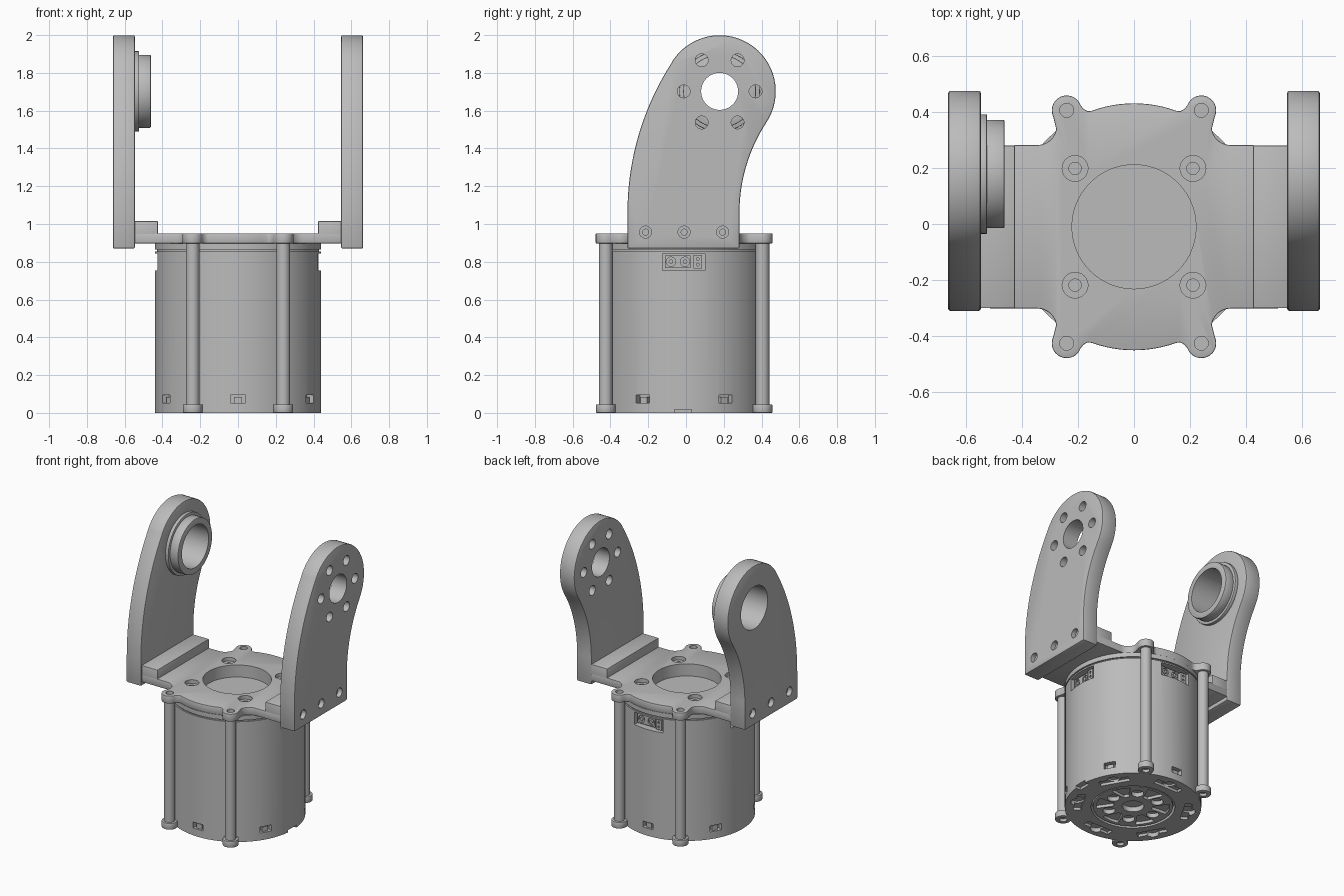
import bpy, bmesh
from math import sin, cos, pi, radians
from mathutils import Matrix, Vector

if "Cube" in bpy.data.objects:
    bpy.data.objects.remove(bpy.data.objects["Cube"])

GREY = bpy.data.materials.new("machined grey")
GREY.use_nodes = True
GREY.diffuse_color = (0.5, 0.5, 0.5, 1)
GREY.node_tree.nodes["Principled BSDF"].inputs["Base Color"].default_value = (0.5, 0.5, 0.5, 1)
AXIS_Y = -0.01          # the motor axis sits slightly forward of centre


def arc(cx, cy, r, a0, a1, n):
    """Points along an arc, angles in degrees."""
    steps = [radians(a0 + (a1 - a0) * i / n) for i in range(n + 1)]
    return [(cx + r * cos(a), cy + r * sin(a)) for a in steps]


def circle(cx, cy, r, n=40):
    return arc(cx, cy, r, 0, 360, n)[:-1]


def rect(x0, x1, y0, y1):
    return [(x0, y0), (x1, y0), (x1, y1), (x0, y1)]


def polar(r, deg):
    return r * cos(radians(deg)), r * sin(radians(deg))


def spin(pts, deg):
    a = radians(deg)
    return [(x * cos(a) - y * sin(a), x * sin(a) + y * cos(a)) for x, y in pts]


def mesh_of(prisms):
    """Extrude each (outline, low, high, axis) into one mesh."""
    bm = bmesh.new()
    for pts, lo, hi, axis in prisms:
        place = (lambda u, v, w: (w, u, v)) if axis == "X" else (lambda u, v, w: (u, v, w))
        low = [bm.verts.new(place(u, v, lo)) for u, v in pts]
        high = [bm.verts.new(place(u, v, hi)) for u, v in pts]
        bm.faces.new(low[::-1])
        bm.faces.new(high)
        for i in range(len(pts)):
            j = (i + 1) % len(pts)
            bm.faces.new((low[i], low[j], high[j], high[i]))
    bmesh.ops.recalc_face_normals(bm, faces=bm.faces)
    me = bpy.data.meshes.new("part")
    bm.to_mesh(me)
    bm.free()
    return me


def make(name, prisms, cuts=(), bevel=0, turn=0):
    """Build a part, bevel it, then cut each group of prisms out of it."""
    ob = bpy.data.objects.new(name, mesh_of(prisms))
    bpy.context.collection.objects.link(ob)
    if bevel:
        mod = ob.modifiers.new("bevel", "BEVEL")
        mod.width, mod.segments = bevel, 2
        mod.limit_method, mod.angle_limit = "ANGLE", radians(50)
    cutters = []
    for group in cuts:
        cutter = bpy.data.objects.new("cutter", mesh_of(group))
        cutter.hide_render = True
        bpy.context.collection.objects.link(cutter)
        mod = ob.modifiers.new("cut", "BOOLEAN")
        mod.operation, mod.solver, mod.object = "DIFFERENCE", "EXACT", cutter
        cutters.append(cutter)
    bpy.context.view_layer.update()
    me = bpy.data.meshes.new_from_object(ob.evaluated_get(bpy.context.evaluated_depsgraph_get()))
    ob.modifiers.clear()
    ob.data = me
    for cutter in cutters:
        bpy.data.objects.remove(cutter)
    me.transform(Matrix.Translation(Vector((0, AXIS_Y, 0))) @ Matrix.Rotation(radians(turn), 4, "Z"))
    me.materials.clear()
    me.materials.append(GREY)
    me.shade_smooth()
    me.set_sharp_from_angle(angle=radians(32))
    return ob


EARS = [(sx * 0.24, sy * 0.415) for sx in (-1, 1) for sy in (-1, 1)]
R = 0.44

# Top plate: one quarter of the outline, mirrored twice
quarter = [(0.56, 0.29)] + arc(0.345, 0.36, 0.069, 270, 190, 6)
quarter += arc(0.24, 0.415, 0.053, -25, 160, 14) + [(0.18, 0.42), (0.165, 0.412)]
quarter += arc(0, 0, R, 70, 90, 6)
half = quarter + [(-x, y) for x, y in quarter[-2::-1]]
plate = half + [(x, -y) for x, y in half[::-1]]
screws = [(sx * 0.21, sy * 0.208) for sx in (-1, 1) for sy in (-1, 1)]
make("top_plate", [(plate, 0.897, 0.951, "Z")], [
    [(circle(0, 0, 0.221, 56), 0.8, 1.1, "Z")]
    + [(circle(x, y, 0.046, 24), 0.925, 1.1, "Z") for x, y in screws]
    + [(circle(x, y, 0.025, 20), 0.92, 1.1, "Z") for x, y in EARS],
    [(circle(x, y, 0.022, 20), 0.905, 1.1, "Z") for x, y in screws],
], bevel=0.004)

# Motor collar and neck under the plate
make("motor_collar", [(circle(0, 0, R, 72), 0.865, 0.897, "Z")],
     [[(circle(0, 0, 0.221, 56), 0.8, 1, "Z")]])
make("motor_neck", [(circle(0, 0, 0.43, 72), 0.85, 0.865, "Z")])

# Motor body with lower vents and connector recesses
vents = [spin(rect(0.40, 0.5, -0.04, 0.04), 30 + 60 * i) for i in range(6)]
ports = [spin(rect(0.39, 0.5, -0.115, 0.11), a) for a in (0, 90, 180)]
make("motor_body", [(circle(0, 0, R, 72), 0.045, 0.855, "Z")],
     [[(v, 0.052, 0.095, "Z") for v in vents] + [(p, 0.755, 0.845, "Z") for p in ports]])
make("vent_clips", [(spin(rect(0.39, 0.425, -0.02, 0.02), 30 + 60 * i), 0.052, 0.085, "Z")
                    for i in range(6)])

# Connectors: two round sockets and a square plug
for label, angle in (("right", 0), ("back", 90), ("left", 180)):
    make("connector_" + label, [(rect(-0.1, 0.035, 0.768, 0.832), 0.385, 0.41, "X"),
                                (rect(0.05, 0.095, 0.765, 0.835), 0.385, 0.42, "X")],
         [[(circle(y, 0.8, 0.025, 20), 0.398, 0.5, "X") for y in (-0.07, 0.005)]
          + [(circle(0.072, z, 0.008, 8), 0.4, 0.5, "X") for z in (0.785, 0.815)]], turn=angle)
    make("connector_pins_" + label,
         [(circle(y, 0.8, 0.012, 12), 0.385, 0.412, "X") for y in (-0.07, 0.005)], turn=angle)

# Base ring with lobed pockets
base_lobes = [(circle(*polar(0.365, 30 + 60 * i), 0.042, 20), -0.1, 0.03, "Z") for i in range(6)]
base_slots = [(spin(rect(0.325, 0.375, -0.1, 0.1), 30 + 60 * i), -0.1, 0.018, "Z") for i in range(6)]
make("base_ring", [(circle(0, 0, R, 72), 0, 0.045, "Z")],
     [[(circle(0, 0, 0.27, 56), -0.1, 0.1, "Z"), (rect(0.4, 0.5, -0.05, 0.04), -0.1, 0.018, "Z")],
      base_slots, base_lobes])

# Output rotor set into the base
rotor_holes = [(circle(*polar(0.165, 60 * i), 0.04, 24), -0.1, 0.035, "Z") for i in range(6)]
rotor_gaps = [(arc(0, 0, 0.235, 60 * i + 14, 60 * i + 46, 6)
               + arc(0, 0, 0.125, 60 * i + 38, 60 * i + 22, 3), -0.1, 0.025, "Z") for i in range(6)]
make("output_rotor", [(circle(0, 0, 0.258, 56), 0.005, 0.046, "Z")],
     [[(circle(0, 0, 0.07, 32), -0.1, 0.04, "Z")] + rotor_holes + rotor_gaps])

# Tie rods and their base ears
for i, (x, y) in enumerate(EARS):
    make(f"tie_rod_{i + 1}", [(circle(x, y, 0.036, 28), 0.04, 0.9, "Z")])
    make(f"base_ear_{i + 1}", [(circle(x, y, 0.052, 28), 0, 0.045, "Z")],
         [[(circle(x, y, 0.025, 20), -0.1, 0.02, "Z")]], bevel=0.004)

# Arm outline: two concentric sweeping arcs meeting a round head
HEAD = (0.188, 1.702)
outline = [(-0.3, 0.87), (0.293, 0.87)]
outline += arc(1.163, 1.06, 0.87, 180, 147, 14)
outline += arc(*HEAD, 0.297, -32, 146, 36)
outline += arc(1.163, 1.06, 1.463, 147, 180, 18)
bolts = [(HEAD[0] + polar(0.19, 60 * i)[0], HEAD[1] + polar(0.19, 60 * i)[1]) for i in range(6)]

for side, s in (("right", 1), ("left", -1)):
    def span(a, b):
        return min(s * a, s * b), max(s * a, s * b)

    # Arm with mounting screws; one head is bolted, the other bored wide
    holes = [(circle(y, 0.957, 0.032, 24), *span(0.63, 0.8), "X") for y in (-0.204, 0, 0.204)]
    pilots = [(circle(y, 0.957, 0.016, 16), *span(0.6, 0.8), "X") for y in (-0.204, 0, 0.204)]
    if s > 0:
        holes += [(circle(*HEAD, 0.098, 40), 0.4, 0.8, "X")]
        holes += [(circle(y, z, 0.034, 24), 0.4, 0.8, "X") for y, z in bolts]
    else:
        holes += [(circle(*HEAD, 0.15, 48), -0.8, -0.4, "X")]
    make("arm_" + side, [(outline, *span(0.546, 0.662), "X")], [holes, pilots], bevel=0.008)

    # Raised step that carries the arm
    make("arm_mount_" + side, [(rect(-0.29, 0.29, 0.897, 1.015), *span(0.424, 0.56), "X")], bevel=0.004)

# Stepped bearing boss on the bored arm
bore = [[(circle(*HEAD, 0.15, 48), -0.8, -0.3, "X")]]
make("boss_flange", [(circle(*HEAD, 0.213, 56), -0.55, -0.524, "X")], bore, bevel=0.003)
make("boss_sleeve", [(circle(*HEAD, 0.193, 56), -0.53, -0.461, "X")], bore, bevel=0.006)
